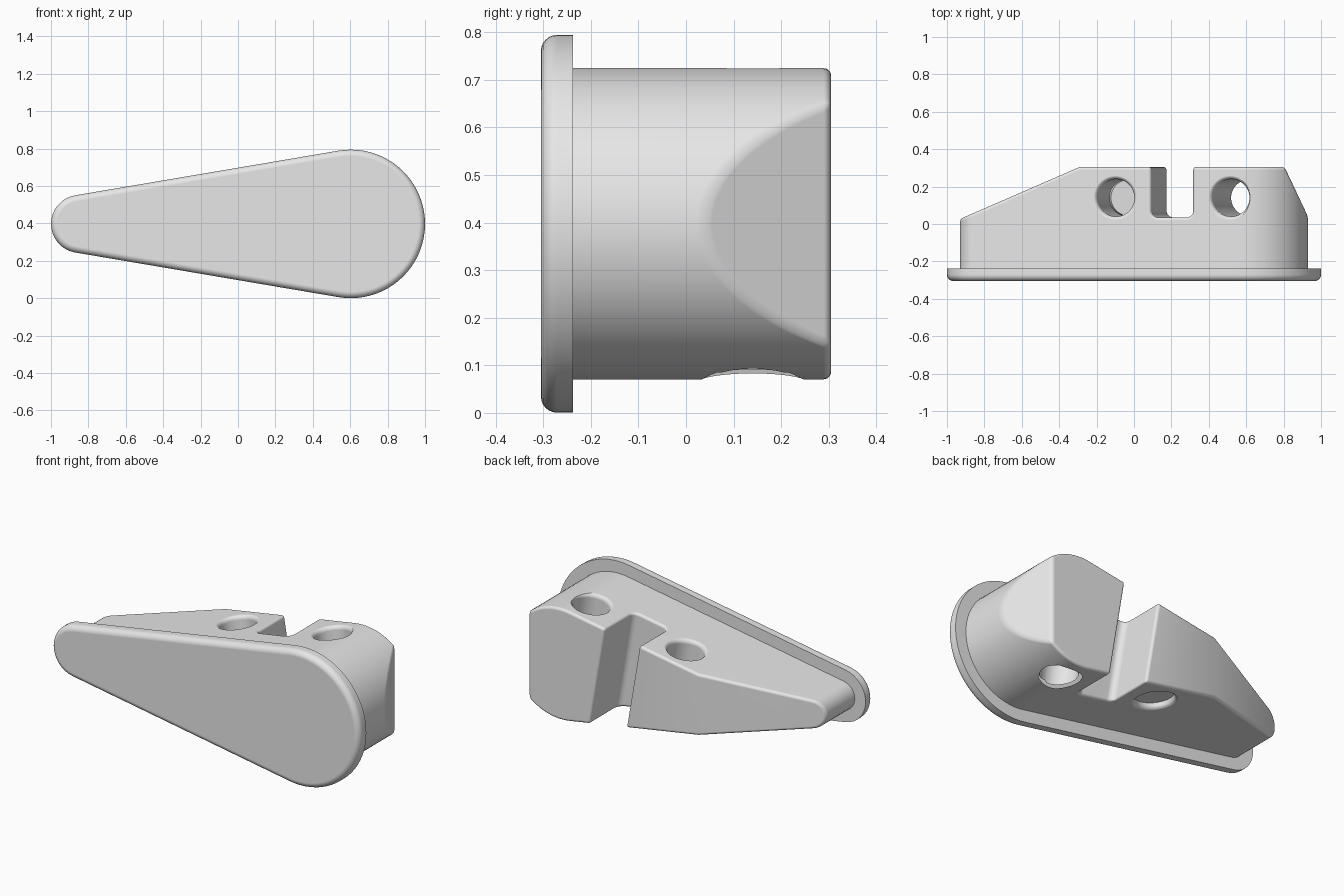
import bpy, bmesh, math
from mathutils import Matrix, Vector

cube = bpy.data.objects.get("Cube")
if cube:
    bpy.data.objects.remove(cube)

MID_Z = 0.3975
BIG_X, BIG_R = 0.603, 0.397
SMALL_X, SMALL_R = -0.845, 0.155
INSET = 0.07
TAPER = math.asin((BIG_R - SMALL_R) / (BIG_X - SMALL_X))

grey = bpy.data.materials.new("light grey")
grey.use_nodes = True
grey.diffuse_color = (0.8, 0.8, 0.8, 1)
grey.node_tree.nodes["Principled BSDF"].inputs["Base Color"].default_value = (0.8, 0.8, 0.8, 1)


def arc(cx, cy, r, a0, a1, n):
    return [(cx + r * math.cos(a0 + (a1 - a0) * i / n),
             cy + r * math.sin(a0 + (a1 - a0) * i / n)) for i in range(n + 1)]


def teardrop(inset):
    """Outline in x, z: two unequal arcs joined by tangent lines."""
    a = math.pi / 2 + TAPER
    return (arc(BIG_X, MID_Z, BIG_R - inset, -a, a, 40)
            + arc(SMALL_X, MID_Z, SMALL_R - inset, a, 2 * math.pi - a, 16))


def make_object(name, bm):
    bmesh.ops.recalc_face_normals(bm, faces=bm.faces)
    mesh = bpy.data.meshes.new(name)
    bm.to_mesh(mesh)
    bm.free()
    mesh.materials.append(grey)
    obj = bpy.data.objects.new(name, mesh)
    bpy.context.collection.objects.link(obj)
    return obj


def prism(points, vec):
    """Closed solid from a list of 3D points swept along vec."""
    bm = bmesh.new()
    face = bm.faces.new([bm.verts.new(p) for p in points])
    ret = bmesh.ops.extrude_face_region(bm, geom=[face], use_keep_orig=True)
    verts = [g for g in ret["geom"] if isinstance(g, bmesh.types.BMVert)]
    bmesh.ops.translate(bm, vec=vec, verts=verts)
    return bm


def lathe(name, profile, matrix, n=48):
    """Capped solid of revolution about local z from (radius, height) pairs."""
    bm = bmesh.new()
    rings = [[bm.verts.new((x, y, h)) for x, y in arc(0, 0, r, 0, 2 * math.pi, n)[:-1]]
             for r, h in profile]
    for low, high in zip(rings, rings[1:]):
        for i in range(n):
            j = (i + 1) % n
            bm.faces.new((low[i], low[j], high[j], high[i]))
    bm.faces.new(rings[0])
    bm.faces.new(rings[-1])
    bm.transform(matrix)
    return make_object(name, bm)


def apply_modifiers(obj):
    bpy.ops.object.select_all(action="DESELECT")
    obj.select_set(True)
    bpy.context.view_layer.objects.active = obj
    bpy.ops.object.convert(target="MESH")


def subtract(obj, cutter):
    cutter.hide_render = True
    mod = obj.modifiers.new("cut", "BOOLEAN")
    mod.operation, mod.solver, mod.object = "DIFFERENCE", "EXACT", cutter
    apply_modifiers(obj)
    bpy.data.objects.remove(cutter)


def finish(obj):
    apply_modifiers(obj)
    bpy.ops.object.shade_smooth_by_angle(angle=math.radians(32))
    mod = obj.modifiers.new("flat faces", "WEIGHTED_NORMAL")
    mod.keep_sharp = True


# Cover plate with a rounded front rim
bm = prism([(x, -0.305, z) for x, z in teardrop(0)], (0, 0.067, 0))
rim = [e for e in bm.edges if all(v.co.y < -0.3 for v in e.verts)]
bmesh.ops.bevel(bm, geom=rim, offset=0.034, segments=6, profile=0.5, affect="EDGES")
finish(make_object("cover_plate", bm))

# Body: narrower outline, trimmed by a long slope and a steep end chamfer
bm = prism([(x, -0.29, z) for x, z in teardrop(INSET)], (0, 0.595, 0))
for a, b in (((-0.29, 0.305), (-0.93, 0.027)), ((0.93, 0.04), (0.805, 0.305))):
    normal = Vector((a[1] - b[1], b[0] - a[0], 0))
    if normal.y < 0:
        normal.negate()
    ret = bmesh.ops.bisect_plane(bm, geom=bm.verts[:] + bm.edges[:] + bm.faces[:],
                                 plane_co=(a[0], a[1], 0), plane_no=normal, clear_outer=True)
    edges = [g for g in ret["geom_cut"] if isinstance(g, bmesh.types.BMEdge)]
    bmesh.ops.edgenet_fill(bm, edges=edges)
body = make_object("body", bm)

# Slot across the body, square to the upper side, with rounded inner corners
half, floor, r = 0.113, 0.035, 0.035
profile = (arc(-half + r, floor + r, r, math.pi, 1.5 * math.pi, 6)
           + arc(half - r, floor + r, r, -math.pi / 2, 0, 6)
           + [(half, 0.6), (-half, 0.6)])
bm = prism([(x, y, -1) for x, y in profile], (0, 0, 2))
bm.transform(Matrix.Translation((0.208, 0, 0.63)) @ Matrix.Rotation(-TAPER, 4, "Y"))
subtract(body, make_object("slot_cutter", bm))

# Round all outer edges
mod = body.modifiers.new("fillet", "BEVEL")
mod.width, mod.segments = 0.04, 5
mod.limit_method, mod.angle_limit = "ANGLE", math.radians(25)
apply_modifiers(body)

# Two drilled holes with rounded mouths on the upper and lower sides
HOLE_R, LIP, HOLE_Y = 0.1, 0.025, 0.14
mouth = [(HOLE_R - 0.001, -LIP - 0.01)]
mouth += [(HOLE_R + LIP - x, z) for x, z in arc(0, -LIP + 0.001, LIP, 0, math.pi / 2, 6)]
mouth += [(HOLE_R + LIP, 0.15)]
slope = math.tan(TAPER)
edge_x = BIG_X - (BIG_R - INSET) * math.sin(TAPER)
edge_z = (BIG_R - INSET) * math.cos(TAPER)
for x in (-0.1, 0.515):
    height = edge_z + slope * (x - edge_x)
    top = Vector((x, HOLE_Y, MID_Z + height))
    drop = 2 * height / (1 - slope * slope)
    low = top + Vector((slope * drop, 0, -drop))
    tilt = Matrix.Rotation(-TAPER, 4, "Y")
    flip = Matrix.Rotation(math.pi + TAPER, 4, "Y")
    stretch = Matrix.Scale(1 / math.cos(2 * TAPER), 4, (1, 0, 0))
    subtract(body, lathe("drill", [(HOLE_R, -1), (HOLE_R, 1)], Matrix.Translation(top) @ tilt))
    subtract(body, lathe("upper_mouth", mouth, Matrix.Translation(top) @ tilt))
    subtract(body, lathe("lower_mouth", mouth, Matrix.Translation(low) @ flip @ stretch))

finish(body)
